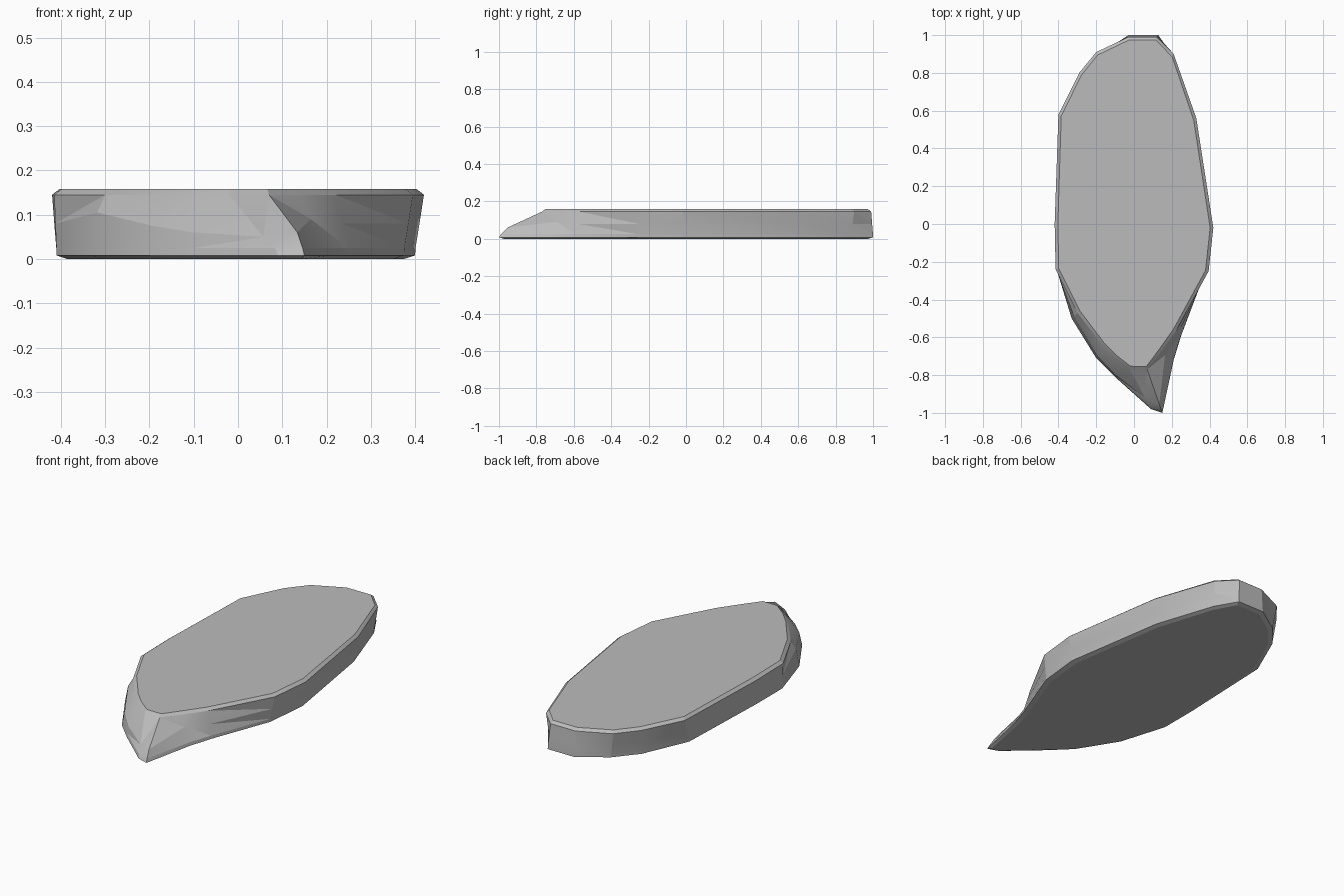
import bpy, bmesh
from mathutils import Vector

old = bpy.data.objects.get("Cube")
if old:
    bpy.data.objects.remove(old, do_unlink=True)

TOP = 0.158

# Outline stations from the tip, anticlockwise: foot x, y, then shoulder x, y
STATIONS = [
    (0.15, -1.0, 0.07, -0.77), (0.21, -0.72, 0.14, -0.68),
    (0.25, -0.59, 0.22, -0.57), (0.375, -0.26, 0.395, -0.25),
    (0.4, -0.02, 0.42, -0.02), (0.31, 0.55, 0.33, 0.56),
    (0.2, 0.88, 0.21, 0.9), (0.13, 1.0, 0.12, 0.99),
    (-0.03, 1.0, -0.03, 0.99), (-0.18, 0.9, -0.2, 0.91),
    (-0.28, 0.78, -0.29, 0.8), (-0.39, 0.53, -0.4, 0.58),
    (-0.41, -0.02, -0.42, 0.0), (-0.41, -0.24, -0.415, -0.24),
    (-0.33, -0.5, -0.3, -0.47), (-0.2, -0.71, -0.17, -0.64),
    (-0.1, -0.81, -0.1, -0.71), (0.09, -0.98, -0.02, -0.77),
]
# Chipped ledge on the prow: station -> (height, how far in towards the shoulder)
LEDGE = {0: (0.06, 0.2), 1: (0.09, 0.65), 14: (0.105, 0.4),
         15: (0.075, 0.2), 16: (0.06, 0.15), 17: (0.05, 0.3)}


def inset(x, y, z, d):
    """Pull a rim point towards the long axis of the slab by distance d."""
    target = Vector((0.0, max(-0.5, min(0.5, y * 0.6)), z))
    p = Vector((x, y, z))
    return p + (target - p).normalized() * d


# Rings from the underside up to the flat top
rings = [[] for _ in range(6)]
for i, (fx, fy, sx, sy) in enumerate(STATIONS):
    height, t = LEDGE.get(i, (0.08, 0.5))
    rings[0].append(inset(fx, fy, 0.0, 0.025))
    rings[1].append(Vector((fx, fy, 0.008)))
    rings[2].append(Vector((fx + (sx - fx) * 0.05, fy + (sy - fy) * 0.05, 0.025)))
    rings[3].append(Vector((fx + (sx - fx) * t, fy + (sy - fy) * t, height)))
    rings[4].append(Vector((sx, sy, 0.145)))
    rings[5].append(inset(sx, sy, TOP, 0.017))

bm = bmesh.new()
loops = [[bm.verts.new(p) for p in ring] for ring in rings]
count = len(STATIONS)
for low, high in zip(loops, loops[1:]):
    for i in range(count):
        j = (i + 1) % count
        bm.faces.new((low[i], low[j], high[j], high[i]))
bm.faces.new(loops[-1])
bm.faces.new(loops[0][::-1])

# Break the walls into irregular stone facets
bmesh.ops.triangulate(bm, faces=[f for f in bm.faces if len(f.verts) == 4],
                      quad_method='SHORT_EDGE')
bmesh.ops.recalc_face_normals(bm, faces=bm.faces)

mesh = bpy.data.meshes.new("stone_slab")
bm.to_mesh(mesh)
bm.free()
slab = bpy.data.objects.new("stone_slab", mesh)
bpy.context.collection.objects.link(slab)

# Plain grey stone
stone = bpy.data.materials.new("grey_stone")
stone.use_nodes = True
colour = (0.5, 0.5, 0.5, 1.0)
stone.diffuse_color = colour
stone.node_tree.nodes["Principled BSDF"].inputs["Base Color"].default_value = colour
mesh.materials.append(stone)

# Soft facets, sharp rims
bpy.context.view_layer.objects.active = slab
slab.select_set(True)
bpy.ops.object.shade_smooth_by_angle(angle=0.26)
